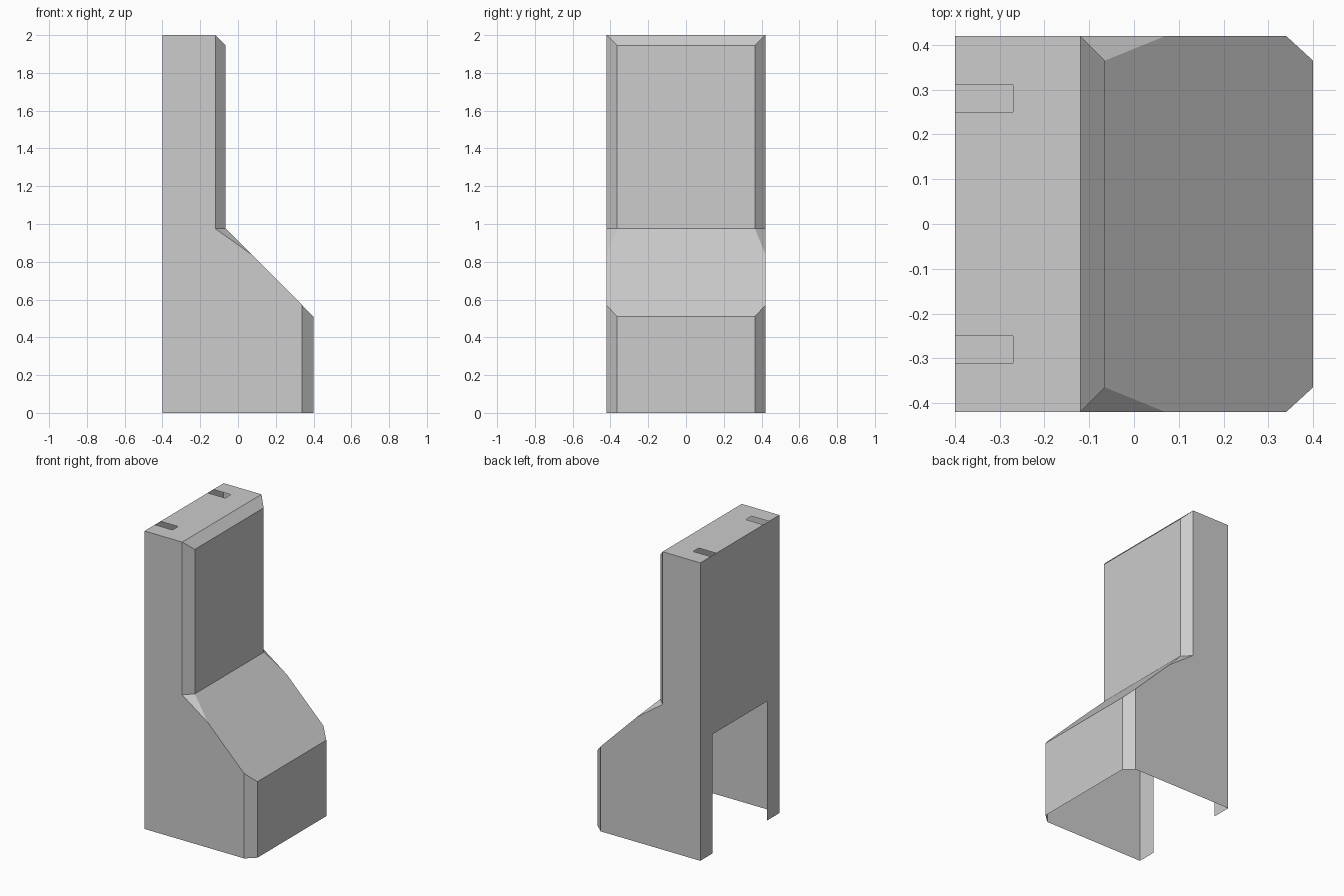
import bpy
import bmesh

cube = bpy.data.objects.get("Cube")
if cube:
    bpy.data.objects.remove(cube, do_unlink=True)

# One plain colour
grey = bpy.data.materials.new("light_grey")
grey.use_nodes = True
colour = (0.604, 0.604, 0.604, 1)
grey.diffuse_color = colour
grey.node_tree.nodes["Principled BSDF"].inputs["Base Color"].default_value = colour

BACK, W, IN = -0.4, 0.42, 0.365      # back plane, half width, half width inside chamfers
NECK, NECK_IN = -0.12, -0.065        # neck chamfer edges
FRONT, FRONT_IN = 0.34, 0.4          # base chamfer edges
TOP, SHOULDER, OPENING = 2.0, 0.975, 0.8


def mirror_y(points):
    """The same outline on the other side, in reverse order."""
    return [(x, -y, z) for x, y, z in reversed(points)]


def make_object(name, faces):
    bm = bmesh.new()
    for points in faces:
        bm.faces.new([bm.verts.new(p) for p in points])
    bmesh.ops.remove_doubles(bm, verts=bm.verts, dist=0.0005)
    bmesh.ops.recalc_face_normals(bm, faces=bm.faces)
    mesh = bpy.data.meshes.new(name)
    bm.to_mesh(mesh)
    bm.free()
    mesh.materials.append(grey)
    obj = bpy.data.objects.new(name, mesh)
    bpy.context.collection.objects.link(obj)
    return obj


# Key corners on the +y half
neck_top, neck_low = (NECK, W, TOP), (NECK, W, SHOULDER)
face_top, face_low = (NECK_IN, IN, TOP - 0.055), (NECK_IN, IN, SHOULDER)
slope_side, slope_end = (0.07, W, 0.84), (FRONT, W, 0.57)
lip, toe, toe_side = (FRONT_IN, IN, 0.51), (FRONT_IN, IN, 0), (FRONT, W, 0)

# Faces that appear on both sides: wall, neck chamfer, shoulder, base chamfer
side_faces = [
    [(BACK, W, 0), toe_side, slope_end, slope_side, neck_low, neck_top, (BACK, W, TOP)],
    [neck_top, neck_low, face_low, face_top],
    [neck_low, slope_side, face_low],
    [slope_end, toe_side, toe, lip],
]

# Half outlines closed by their mirror image across the middle
half_outlines = [
    [neck_top, face_top],                              # top chamfer
    [face_top, face_low],                              # neck front
    [face_low, slope_side, slope_end, lip],            # slope
    [lip, toe],                                        # base front
    [(BACK, W, TOP), (BACK, W, 0), (BACK, 0.29, 0), (BACK, 0.29, OPENING)],  # back, with opening
    [neck_top, (BACK, W, TOP), (BACK, 0.31, TOP), (-0.27, 0.31, TOP),
     (-0.27, 0.25, TOP), (BACK, 0.25, TOP)],           # top, with two slots
]

faces = side_faces + [mirror_y(f) for f in side_faces]
faces += [half + mirror_y(half) for half in half_outlines]
make_object("hollow_hood_shell", faces)

# Inner ceiling above the back opening
ceiling = [(BACK, W, OPENING), (0.11, W, OPENING)]
make_object("opening_ceiling", [ceiling + mirror_y(ceiling)])
